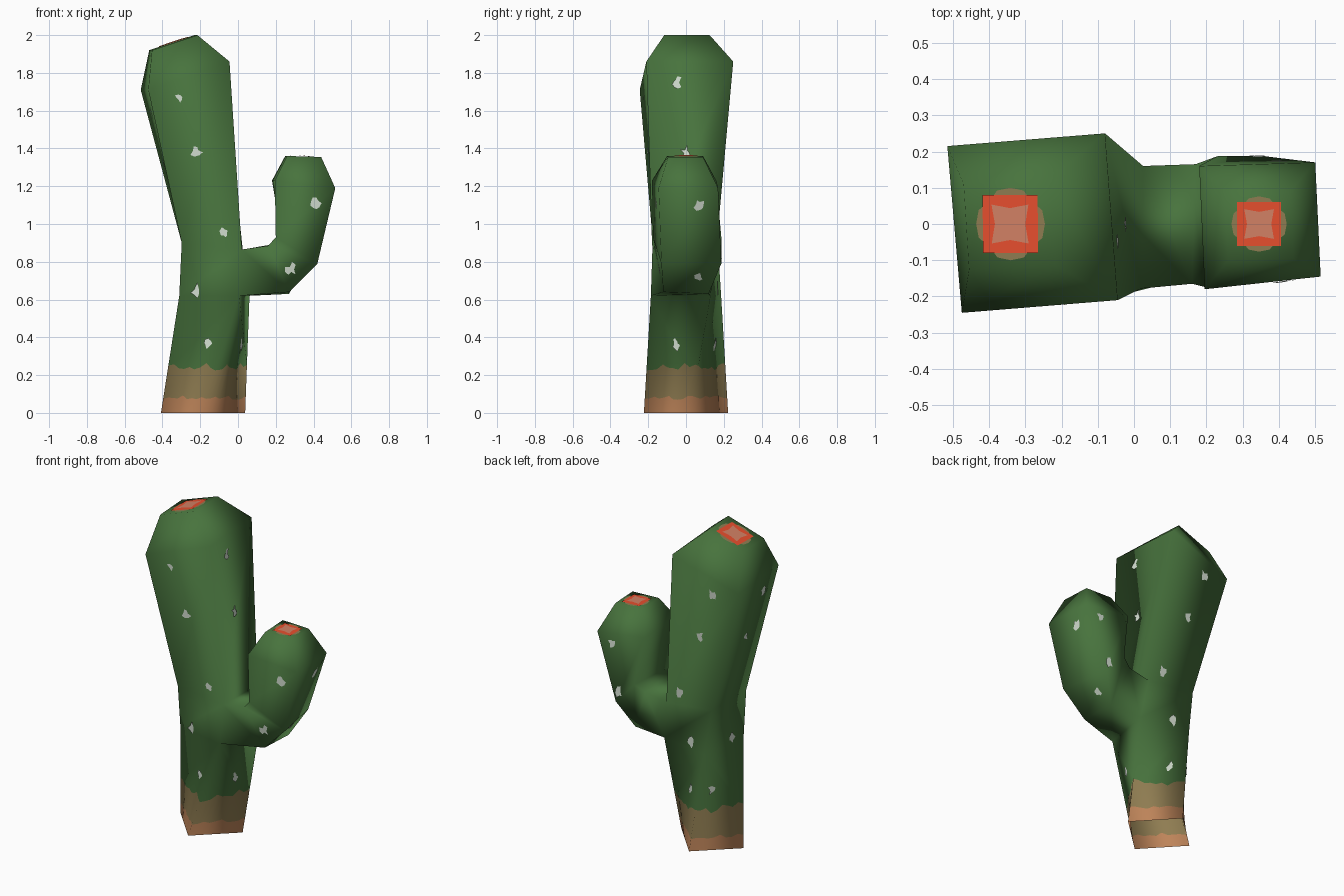
import bpy, bmesh, random
from math import sin, cos, radians, pi
from mathutils import Vector
from mathutils.bvhtree import BVHTree

random.seed(4)
if "Cube" in bpy.data.objects:
    bpy.data.objects.remove(bpy.data.objects["Cube"])


def material(name, rgb):
    m = bpy.data.materials.new(name)
    m.use_nodes = True
    m.diffuse_color = (*rgb, 1)
    bsdf = m.node_tree.nodes["Principled BSDF"]
    bsdf.inputs["Base Color"].default_value = (*rgb, 1)
    bsdf.inputs["Roughness"].default_value = 0.9
    return m


green = material("cactus green", (0.064, 0.172, 0.047))
olive = material("dry olive", (0.275, 0.203, 0.083))
brown = material("root brown", (0.51, 0.23, 0.10))
white = material("spine white", (0.68, 0.76, 0.66))
red = material("flower red", (0.82, 0.08, 0.028))
pink = material("flower pink", (0.65, 0.22, 0.13))

bm = bmesh.new()


def ring(points):
    return [bm.verts.new(p) for p in points]


def square(cx, z, radius, turn):
    return ring([(cx + radius * cos(radians(turn + 90 * k)),
                  radius * sin(radians(turn + 90 * k)), z) for k in range(4)])


def loft(lo, hi, skip=None):
    return [bm.faces.new((lo[k], lo[(k + 1) % 4], hi[(k + 1) % 4], hi[k]))
            for k in range(4) if k != skip]


# Trunk: a twisting square column, open below, with a slanted, tapered head
foot = square(-0.185, 0, 0.223, -2)
waist = square(-0.125, 0.62, 0.227, 35)
fork = ring([(0.025, 0.16, 0.865), (-0.298, 0.168, 0.9),
             (-0.298, -0.175, 0.9), (0.02, -0.178, 0.865)])
head = ring([(-0.08, 0.25, 1.86), (-0.515, 0.215, 1.71),
             (-0.475, -0.245, 1.71), (-0.045, -0.21, 1.86)])
crown = ring([(-0.23, 0.125, 2.0), (-0.47, 0.11, 1.92),
              (-0.455, -0.125, 1.92), (-0.215, -0.115, 2.0)])
lower_faces = loft(foot, waist)
loft(waist, fork, skip=3)
loft(fork, head)
loft(head, crown)
bm.faces.new(crown)

# Arm: grows out of the open side of the trunk and bends upward
arm = [[waist[3], waist[0], fork[0], fork[3]],
       ring([(0.27, -0.12, 0.64), (0.27, 0.12, 0.63), (0.17, 0.165, 0.89), (0.16, -0.165, 0.885)]),
       ring([(0.42, -0.13, 0.79), (0.36, 0.187, 0.79), (0.23, 0.187, 0.93), (0.20, -0.175, 0.93)]),
       ring([(0.515, -0.145, 1.19), (0.50, 0.17, 1.19), (0.18, 0.16, 1.23), (0.195, -0.18, 1.23)]),
       ring([(0.44, -0.095, 1.355), (0.43, 0.09, 1.355), (0.25, 0.09, 1.36), (0.26, -0.10, 1.36)])]
for lo, hi in zip(arm, arm[1:]):
    loft(lo, hi)
bm.faces.new(arm[-1])

# Keep the smooth normals of the plain shape, then cut ragged bands at the foot
bm.normal_update()
normals = {v: v.normal.copy() for v in bm.verts}
bmesh.ops.delete(bm, geom=lower_faces, context='FACES_ONLY')
STEPS = 9
COUNT = 4 * STEPS


def band_row(height, jitter):
    row = []
    for j in range(COUNT):
        k, u = j // STEPS, (j % STEPS) / STEPS
        n = (k + 1) % 4
        if height == 0 and u == 0:
            row.append(foot[k])
            continue
        v = (height + random.uniform(-jitter, jitter)) / 0.62
        mix = lambda f: f(foot[k]).lerp(f(foot[n]), u).lerp(f(waist[k]).lerp(f(waist[n]), u), v)
        vert = bm.verts.new(mix(lambda p: p.co))
        normals[vert] = mix(lambda p: normals[p]).normalized()
        row.append(vert)
    return row


rows = [band_row(0, 0), band_row(0.08, 0.012), band_row(0.245, 0.02)]
for slot, lo, hi in ((2, rows[0], rows[1]), (1, rows[1], rows[2])):
    for j in range(COUNT):
        n = (j + 1) % COUNT
        bm.faces.new((lo[j], lo[n], hi[n], hi[j])).material_index = slot
for k in range(4):
    edge = [rows[2][(k * STEPS + i) % COUNT] for i in range(STEPS + 1)]
    bm.faces.new(edge + [waist[(k + 1) % 4], waist[k]])

bm.normal_update()
bm.verts.index_update()
tree = BVHTree.FromBMesh(bm)
smooth_normals = [normals[v] for v in bm.verts]
for f in bm.faces:
    f.smooth = True


def add_object(name, mesh_bm, mats):
    mesh = bpy.data.meshes.new(name)
    mesh_bm.to_mesh(mesh)
    mesh_bm.free()
    for m in mats:
        mesh.materials.append(m)
    obj = bpy.data.objects.new(name, mesh)
    bpy.context.scene.collection.objects.link(obj)
    return mesh


body = add_object("cactus_body", bm, [green, olive, brown])
body.normals_split_custom_set_from_vertices(smooth_normals)


# Thin plates laid on the surface
def plate(target, origin, direction, outline, lift):
    loc, n, _, _ = tree.ray_cast(origin, direction)
    if loc is None:
        return
    if n.dot(direction) > 0:
        n = -n
    up = Vector((0, 1, 0)) if n.z > 0.8 else Vector((0, 0, 1))
    t = up.cross(n).normalized()
    s = n.cross(t)
    target.faces.new([target.verts.new(loc + t * x + s * y + n * lift) for x, y in outline])


def star(count, radii):
    return [(r * cos(2 * pi * i / count), r * sin(2 * pi * i / count))
            for i, r in zip(range(count), radii)]


# Flowers: stacked tan, red and pink patches on both tips
for name, x, size in (("trunk_flower", -0.34, 0.08), ("arm_flower", 0.345, 0.061)):
    outlines = (star(16, [1.25, 1.25, 1.1, 1.25] * 4),
                [(1, 1), (-1, 1), (-1, -1), (1, -1)],
                star(8, [0.55, 0.95] * 4))
    flower = bmesh.new()
    for level, outline in enumerate(outlines):
        plate(flower, Vector((x, 0, 3)), Vector((0, 0, -1)),
              [(px * size, py * size) for px, py in outline], 0.002 + 0.002 * level)
    flower.faces.ensure_lookup_table()
    for level, f in enumerate(flower.faces):
        f.material_index = level
    add_object(name, flower, [olive, red, pink])

# Spines: small ragged flecks, placed by (turn, tilt) of a sight line and offsets across it
spots = {
    (-90, 0): [(-.31, 1.67), (-.22, 1.38), (-.07, .95), (-.22, .65), (-.16, .36), (.41, 1.11), (.28, .76)],
    (0, 0): [(-.05, 1.75), (0, 1.38), (.07, 1.1), (.07, .72), (-.05, .36), (.15, .36)],
    (125, 25): [(.15, 1.35), (.08, 1.115), (.34, 1.11), (.03, .506), (.26, .53), (.145, .24),
                (-.42, 1.07), (-.38, .79), (.44, 1.37), (-.035, .79)],
}
spines = bmesh.new()
for (turn, tilt), places in spots.items():
    az, el = radians(turn), radians(tilt)
    back = Vector((cos(az) * cos(el), sin(az) * cos(el), sin(el)))
    side = Vector((-sin(az), cos(az), 0))
    rise = back.cross(side)
    for sx, sy in places:
        outline = [(x, y * 1.25) for x, y in star(9, [random.uniform(0.01, 0.034) for _ in range(9)])]
        plate(spines, side * sx + rise * sy + back * 4, -back, outline, 0.004)
add_object("spines", spines, [white])
